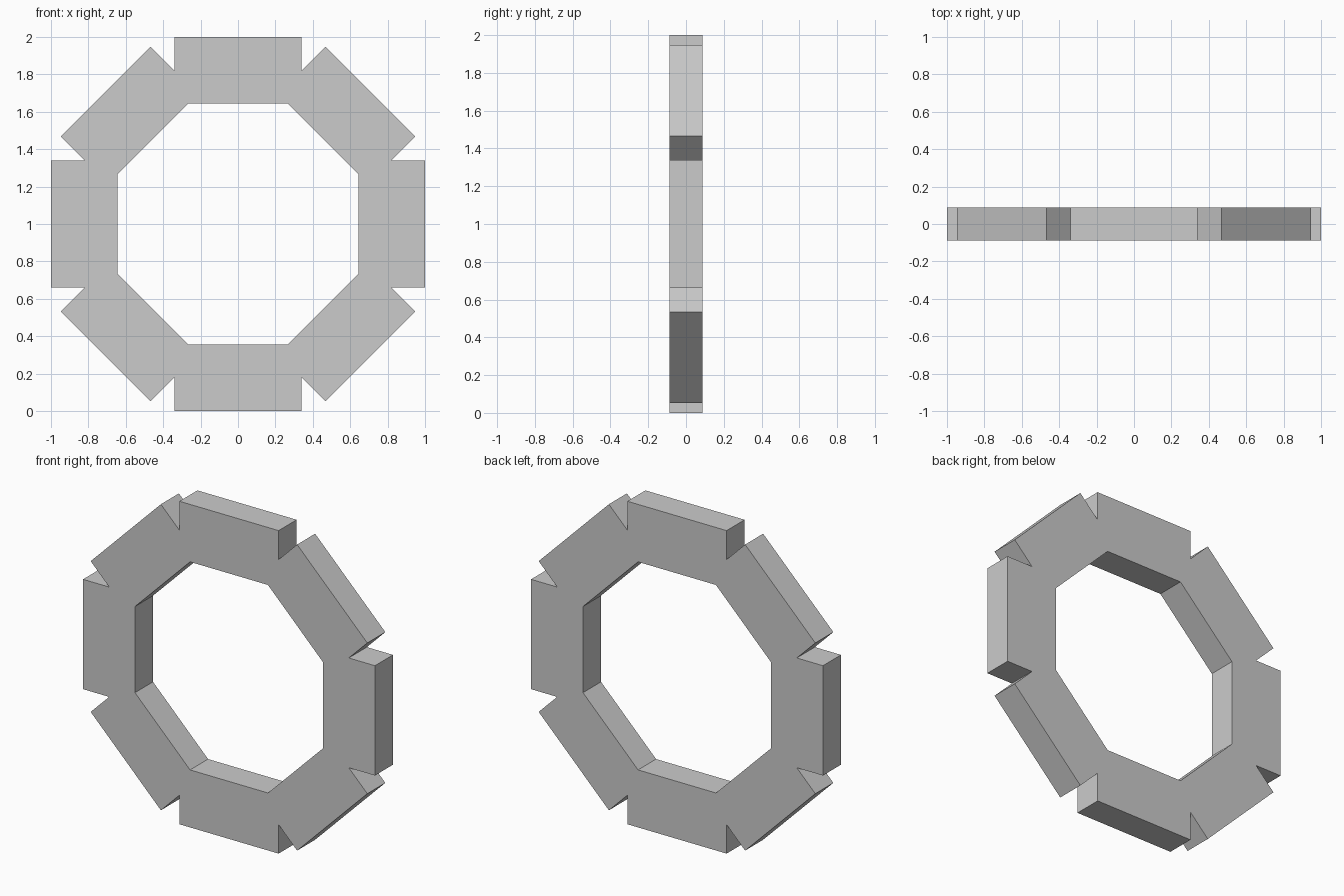
import bpy, bmesh, math
from mathutils import Matrix, Vector

if "Cube" in bpy.data.objects:
    bpy.data.objects.remove(bpy.data.objects["Cube"])

SIDES = 8
R_OUT, R_IN = 1.0, 0.644      # distance to outer and inner flats
HALF_W, HALF_D = 0.34, 0.088  # half width of a block, half thickness
t = math.tan(math.pi / SIDES)

# Half-block cross-section, mitred where neighbouring blocks meet
right = [(R_IN * t, R_IN), (HALF_W, HALF_W / t), (HALF_W, R_OUT)]
profile = right + [(-x, z) for x, z in reversed(right)]
SEAMS = {0, 4}                # profile edges shared with a neighbour: no wall

bm = bmesh.new()
for i in range(SIDES):
    rot = Matrix.Rotation(i * math.tau / SIDES, 4, 'Y')

    def ring(y):
        return [bm.verts.new(rot @ Vector((x, y, z)) + Vector((0, 0, 1)))
                for x, z in profile]

    front, back = ring(-HALF_D), ring(HALF_D)
    bm.faces.new(front)
    bm.faces.new(back[::-1])
    n = len(profile)
    for k in range(n):
        if k not in SEAMS:
            j = (k + 1) % n
            bm.faces.new((front[j], front[k], back[k], back[j]))

# Weld the blocks into one closed ring
bmesh.ops.remove_doubles(bm, verts=bm.verts, dist=1e-4)
bmesh.ops.recalc_face_normals(bm, faces=bm.faces)

mesh = bpy.data.meshes.new("notched_octagon_ring")
bm.to_mesh(mesh)
bm.free()
obj = bpy.data.objects.new("notched_octagon_ring", mesh)
bpy.context.collection.objects.link(obj)
